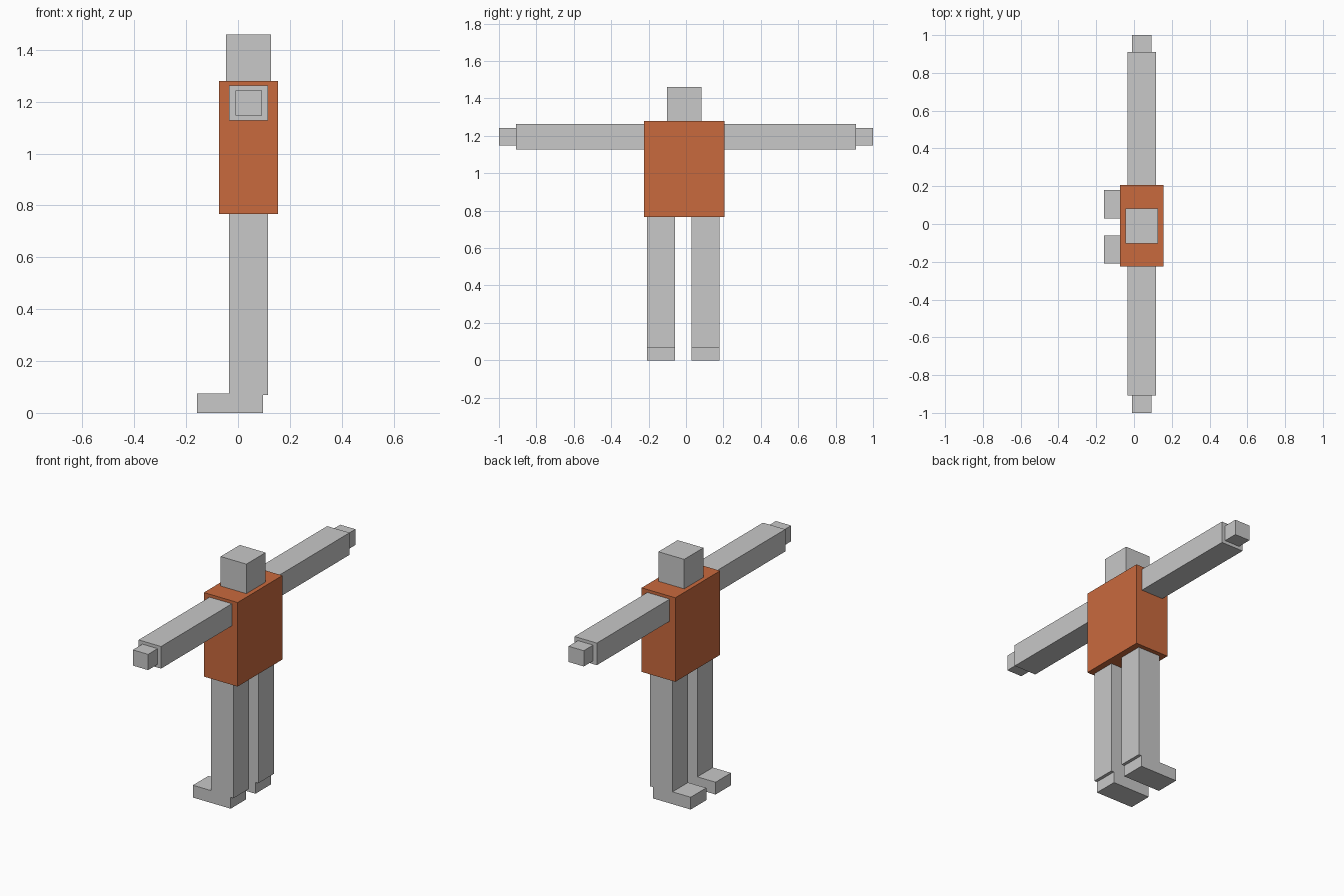
import bpy

if "Cube" in bpy.data.objects:
    bpy.data.objects.remove(bpy.data.objects["Cube"])


def material(name, color):
    mat = bpy.data.materials.new(name)
    mat.diffuse_color = (*color, 1.0)
    mat.use_nodes = True
    mat.node_tree.nodes["Principled BSDF"].inputs["Base Color"].default_value = mat.diffuse_color
    return mat


GREY = material("light grey", (0.58, 0.58, 0.58))
ORANGE = material("burnt orange", (0.584, 0.144, 0.048))


def box(name, x, y, z, mat=GREY):
    """Box spanning the (min, max) ranges on each axis."""
    spans = (x, y, z)
    bpy.ops.mesh.primitive_cube_add(size=1, location=[(a + b) / 2 for a, b in spans])
    ob = bpy.context.object
    ob.name = name
    ob.scale = [b - a for a, b in spans]
    bpy.ops.object.transform_apply(location=False, rotation=False, scale=True)
    ob.data.materials.append(mat)
    return ob


# Torso and head
box("torso", (-0.073, 0.155), (-0.225, 0.207), (0.767, 1.28), ORANGE)
box("head", (-0.046, 0.128), (-0.102, 0.083), (1.28, 1.46))

# Arms outstretched along y, with a narrower hand at each end
for side, arm, hand in (("right", (-0.908, -0.225), (-1.0, -0.908)),
                        ("left", (0.207, 0.91), (0.91, 1.0))):
    box(side + "_arm", (-0.035, 0.116), arm, (1.127, 1.262))
    box(side + "_hand", (-0.01, 0.093), hand, (1.147, 1.243))

# Legs standing in feet that point to -x
for side, y in (("right", (-0.209, -0.06)), ("left", (0.03, 0.18))):
    box(side + "_leg", (-0.035, 0.116), y, (0.069, 0.767))
    box(side + "_foot", (-0.158, 0.097), y, (0.0, 0.075))
